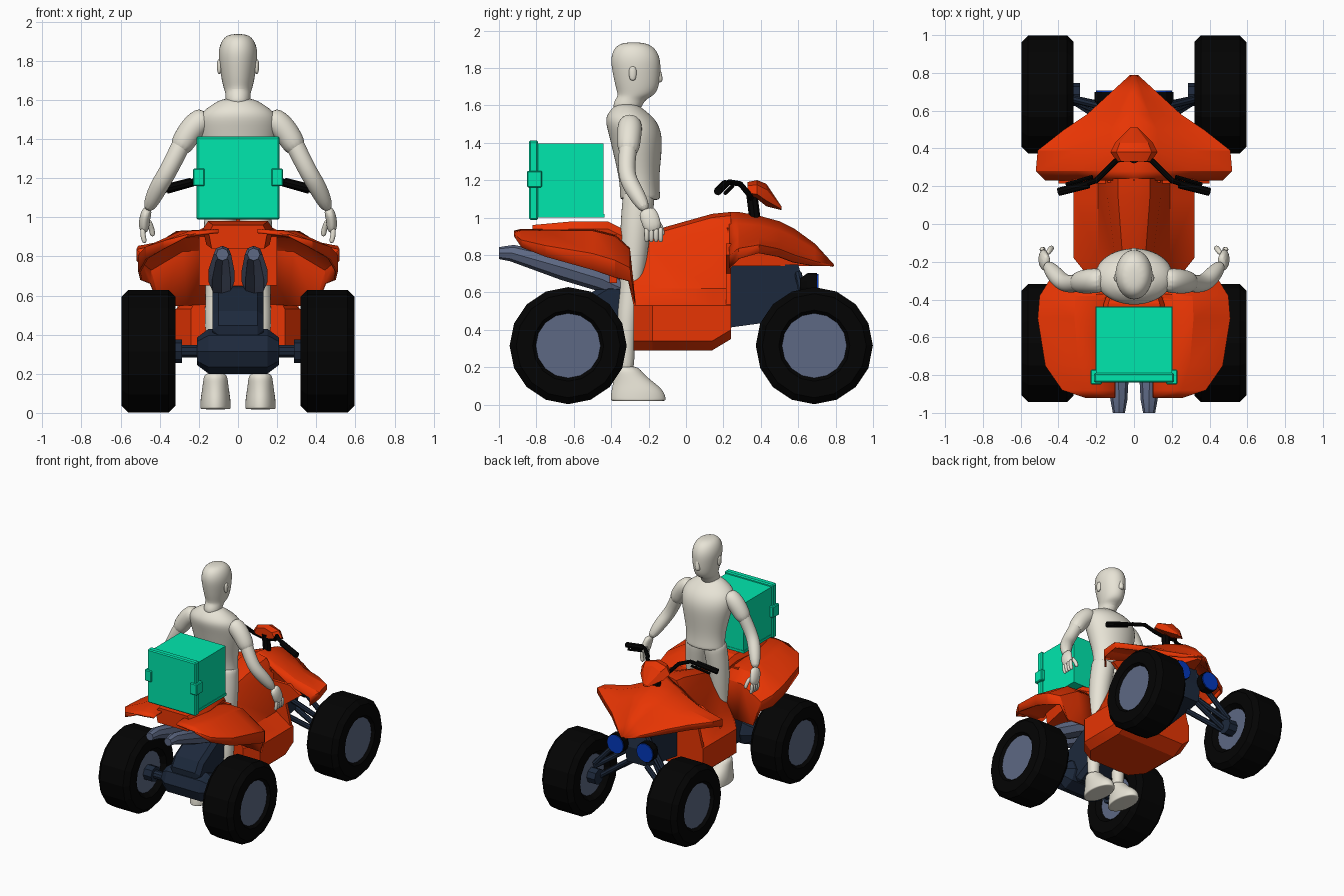
import bpy, bmesh, math
from mathutils import Vector

if "Cube" in bpy.data.objects:
    bpy.data.objects.remove(bpy.data.objects["Cube"])


def material(name, red, green, blue):
    made = bpy.data.materials.new(name)
    made.use_nodes = True
    made.diffuse_color = (red, green, blue, 1)
    made.node_tree.nodes["Principled BSDF"].inputs["Base Color"].default_value = made.diffuse_color
    return made


ORANGE = material("orange", 0.8, 0.035, 0.001)
GREEN = material("green", 0, 0.8, 0.42)
CREAM = material("cream", 0.8, 0.77, 0.67)
BLACK = material("black", 0.001, 0.001, 0.001)
NAVY = material("navy", 0.012, 0.022, 0.045)
SLATE = material("slate", 0.11, 0.14, 0.23)
BLUE = material("blue", 0.001, 0.04, 0.5)
ACROSS, ALONG, UP = Vector((1, 0, 0)), Vector((0, 1, 0)), Vector((0, 0, 1))


def mix(start, end, factor):
    return start + (end - start) * factor


def loft(name, sections, mat, ring=True, caps=True, mirror=False, thick=0, bevel=0, subdiv=0, smooth=0):
    """Skin a row of equal-length sections, then add modifiers."""
    bm = bmesh.new()
    rows = [[bm.verts.new(point) for point in section] for section in sections]
    count = len(rows[0])
    for near, far in zip(rows, rows[1:]):
        for i in range(count if ring else count - 1):
            j = (i + 1) % count
            bm.faces.new((near[i], near[j], far[j], far[i]))
    if caps:
        bm.faces.new(rows[0])
        bm.faces.new(rows[-1])
    bmesh.ops.recalc_face_normals(bm, faces=bm.faces)
    mesh = bpy.data.meshes.new(name)
    bm.to_mesh(mesh)
    bm.free()
    mesh.materials.append(mat)
    part = bpy.data.objects.new(name, mesh)
    bpy.context.collection.objects.link(part)
    if smooth:
        bpy.ops.object.select_all(action="DESELECT")
        part.select_set(True)
        bpy.context.view_layer.objects.active = part
        bpy.ops.object.shade_smooth_by_angle(angle=math.radians(smooth))
    if subdiv:
        rounding = part.modifiers.new("rounding", "SUBSURF")
        rounding.levels = rounding.render_levels = subdiv
    if mirror:
        part.modifiers.new("mirror", "MIRROR")
    if thick:
        part.modifiers.new("thickness", "SOLIDIFY").thickness = thick
    if bevel:
        chamfer = part.modifiers.new("chamfer", "BEVEL")
        chamfer.width, chamfer.segments = bevel, 1


def per_ring(value, path):
    return value if isinstance(value, list) else [value] * len(path)


def tube(name, path, radii, mat, sides=8, ref=ALONG, axis=None, depth=1, **options):
    """Rings along a path, or square to a fixed axis; depth stretches them."""
    path = [Vector(point) for point in path]
    rings = []
    for i, (centre, radius, stretch) in enumerate(zip(path, per_ring(radii, path), per_ring(depth, path))):
        ahead, behind = path[min(i + 1, len(path) - 1)], path[max(i - 1, 0)]
        direction = axis or (ahead - behind).normalized()
        side = ref.cross(direction).normalized()
        other = direction.cross(side) * stretch
        angles = [math.tau * k / sides for k in range(sides)]
        rings.append([centre + (side * math.cos(a) + other * math.sin(a)) * radius for a in angles])
    loft(name, rings, mat, **options)


def drum(name, y, z, profile, mat, sides, **options):
    """Turned part around a sideways axle, from (x, radius) pairs."""
    tube(name, [(x, y, z) for x, radius in profile], [radius for x, radius in profile],
         mat, sides, UP, ACROSS, mirror=True, **options)


def limb(name, path, radii, sides=12, mirror=True, **options):
    tube(name, path, radii, CREAM, sides, mirror=mirror, subdiv=2, smooth=60, **options)


def stack(name, rows, x=0, **options):
    """Level rings of (z, y, radius)."""
    limb(name, [(x, y, z) for z, y, radius in rows], [row[-1] for row in rows], axis=UP, **options)


def panel(name, outline, rows, **options):
    """Mirrored bodywork: outline turns each row's measures into (x, z) points."""
    sections = [[(x, y, z) for x, z in outline(*measures)] for y, *measures in rows]
    loft(name, sections, ORANGE, ring=False, mirror=True, smooth=25, **options)


def box(name, centre, size, mat, bevel=0.0, mirror=False):
    corners = [(-1, -1), (1, -1), (1, 1), (-1, 1)]
    half = Vector(size) / 2
    sections = [[Vector(centre) + half * Vector((i, j, k)) for i, j in corners] for k in (-1, 1)]
    loft(name, sections, mat, bevel=bevel, mirror=mirror)


def slab(name, outline, half_width, mat, bevel=0):
    """Side outline of (y, z) points extruded across the model."""
    loft(name, [[(x, y, z) for y, z in outline] for x in (-half_width, half_width)], mat, bevel=bevel)


# Wheels: chamfered tyres with recessed rims and inner hubs
inside, outside, rim, tread, axle_z = 0.32, 0.595, 0.18, 0.313, 0.315
chamfer = 0.035
for end, y in (("rear", -0.63), ("front", 0.686)):
    wall = [(inside + chamfer, rim - 0.02), (inside, rim + 0.01), (inside, tread - chamfer), (inside + chamfer, tread)]
    other_wall = [(inside + outside - x, radius) for x, radius in reversed(wall)]
    drum(end + "_tyres", y, axle_z, wall + other_wall, BLACK, 16, caps=False)
    drum(end + "_rims", y, axle_z, [(inside + chamfer, rim), (outside - 0.02, rim)], SLATE, 16)
    drum(end + "_hubs", y, axle_z, [(inside - chamfer, 0.06), (inside + chamfer, 0.06)], NAVY, 8)


# Central body flaring out to the footboards
def body_outline(top, tank, foot, low):
    return [(0, top), (tank * 0.6, top - 0.02), (tank, top - 0.11), (0.19, 0.62), (foot, 0.53),
            (foot, low + 0.05), (foot - 0.06, low), (0, low)]


panel("body", body_outline, [(-0.28, 0.89, 0.09, 0.24, 0.29), (-0.18, 0.93, 0.1, 0.32, 0.29),
                             (0.14, 1.02, 0.14, 0.32, 0.29), (0.24, 1.03, 0.14, 0.32, 0.35)])


# Shields joining the footboards to the front fenders
def shield_outline(top):
    return [(0.1, top), (0.3, top), (0.4, top - 0.06), (0.27, 0.7), (0.32, 0.5), (0.32, 0.4), (0.1, 0.36)]


panel("leg_shields", shield_outline, [(0.215, 0.86), (0.24, 0.86)])


# Seat and tail, with a support behind the rider's legs
def seat_outline(top, width):
    return [(0, top), (width * 0.85, top), (width, top - 0.04), (width * 0.9, top - 0.12), (0, top - 0.12)]


panel("seat", seat_outline, [(-0.82, 0.96, 0.15), (-0.6, 0.98, 0.18), (-0.42, 0.98, 0.16), (-0.26, 0.9, 0.1)])
box("seat_support", (0, -0.39, 0.78), (0.4, 0.04, 0.26), ORANGE)


# Rear fenders
def rear_fender_outline(width, top, lip):
    return [(0.1, top), (mix(0.12, width, 0.5), top - 0.01), (width, mix(lip, top, 0.4)), (width, lip)]


panel("rear_fenders", rear_fender_outline,
      [(-0.92, 0.26, 0.93, 0.9), (-0.88, 0.38, 0.94, 0.84), (-0.75, 0.47, 0.94, 0.79), (-0.5, 0.51, 0.94, 0.72),
       (-0.38, 0.5, 0.91, 0.68), (-0.3, 0.45, 0.84, 0.66), (-0.27, 0.4, 0.56, 0.53)], caps=False, thick=0.012)


# Hood running out into the arched front fenders
def hood_outline(top, width, lip):
    ridge, edge = min(width / 3, 0.13), mix(lip, top, 0.22)
    return [(0, top), (ridge, mix(lip, top, 0.75)), (mix(ridge, width, 0.45), mix(lip, top, 0.42)),
            (width, edge), (width, lip)]


panel("hood", hood_outline,
      [(0.79, 0.75, 0.02, 0.74), (0.69, 0.86, 0.13, 0.74), (0.58, 0.94, 0.25, 0.76), (0.5, 0.98, 0.37, 0.79),
       (0.39, 1.01, 0.51, 0.81), (0.28, 1.03, 0.52, 0.78), (0.23, 1.03, 0.47, 0.73)], caps=False, thick=0.012)


# Core closing the hood from below
def core_outline(top, width):
    return [(0, top), (width, top - 0.05), (width, 0.74), (0, 0.74)]


panel("hood_core", core_outline, [(0.22, 0.99, 0.14), (0.5, 0.94, 0.1), (0.74, 0.8, 0.02)])


# Instrument pod
def pod_outline(top, width, drop):
    return [(0, top), (width * 0.75, top - drop / 4), (width, top - drop * 0.75), (0, top - drop)]


panel("instrument_pod", pod_outline, [(0.33, 1.19, 0.09, 0.08), (0.38, 1.2, 0.125, 0.1),
                                      (0.43, 1.18, 0.1, 0.12), (0.51, 1.06, 0.02, 0.02)])

# Handlebar
tube("handlebar", [(0, 0.35, 1.1), (0.09, 0.34, 1.12), (0.14, 0.29, 1.18), (0.2, 0.23, 1.19), (0.3, 0.2, 1.165)],
     0.015, BLACK, ref=UP, mirror=True)
tube("grips", [(0.24, 0.21, 1.18), (0.4, 0.17, 1.14)], 0.022, BLACK, ref=UP, mirror=True)
tube("brake_levers", [(0.22, 0.25, 1.17), (0.36, 0.21, 1.13)], 0.01, BLACK, ref=UP, mirror=True)
tube("steering_stem", [(0, 0.37, 0.98), (0, 0.35, 1.14)], 0.03, BLACK)

# Front frame, suspension and headlights in black cups
slab("front_frame", [(0.22, 0.41), (0.44, 0.44), (0.62, 0.47), (0.64, 0.6), (0.6, 0.75), (0.22, 0.75)], 0.09, NAVY)
for name, y, high, low in (("lower_arm", 0.5, 0.45, 0.28), ("lead_arm", 0.61, 0.47, 0.28),
                           ("upper_arm", 0.55, 0.56, 0.38), ("shock", 0.6, 0.7, 0.4)):
    tube("front_" + name, [(0.08, y, high), (0.34, 0.665, low)], 0.02, NAVY, mirror=True)
lamp_x, lamp_z = 0.13, 0.625
tube("headlight_cups", [(lamp_x, 0.61, lamp_z), (lamp_x, 0.65, lamp_z), (lamp_x, 0.7, lamp_z)],
     [0.05, 0.078, 0.078], BLACK, 12, ACROSS, mirror=True)
tube("headlights", [(lamp_x, 0.69, lamp_z), (lamp_x, 0.708, lamp_z)], 0.072, BLUE, 12, ACROSS, mirror=True)

# Rear drive housing, axle and engine
drum("drive_housing", -0.6, axle_z, [(0, 0.115), (0.15, 0.115), (0.21, 0.07)], NAVY, 8)
drum("rear_axle", -0.63, axle_z, [(0, 0.033), (0.34, 0.033)], NAVY, 10)
slab("engine", [(-0.7, 0.42), (-0.64, 0.52), (-0.42, 0.65), (-0.27, 0.64), (-0.25, 0.35), (-0.5, 0.22)],
     0.13, NAVY, bevel=0.03)

# Exhausts
tube("exhausts", [(0.08, -1, 0.81), (0.08, -0.93, 0.81), (0.085, -0.65, 0.73), (0.085, -0.45, 0.67), (0.08, -0.3, 0.6)],
     [0.032, 0.045, 0.066, 0.066, 0.04], SLATE, ref=ACROSS, mirror=True, smooth=30)

# Delivery box
box("box_body", (0, -0.62, 1.2), (0.4, 0.36, 0.39), GREEN)
box("box_lid", (0, -0.815, 1.2), (0.426, 0.05, 0.425), GREEN, 0.008)
box("box_clasps", (0.2, -0.81, 1.205), (0.06, 0.08, 0.09), GREEN, 0.006, mirror=True)
box("box_band", (0, -0.62, 1.01), (0.408, 0.366, 0.02), GREEN)

# Rider's head
stack("head", [(1.56, -0.32, 0.07), (1.63, -0.305, 0.064), (1.65, -0.265, 0.074), (1.7, -0.26, 0.087),
               (1.78, -0.265, 0.1), (1.85, -0.27, 0.106), (1.91, -0.275, 0.086), (1.938, -0.28, 0.045)],
      mirror=False, depth=[1.2, 1.25, 1.35, 1.4, 1.34, 1.32, 1.32, 1.3])
stack("nose", [(1.72, -0.15, 0.02), (1.74, -0.145, 0.025), (1.82, -0.155, 0.012)], mirror=False)
stack("ears", [(1.73, -0.285, 0.01), (1.77, -0.285, 0.014), (1.81, -0.285, 0.012)], 0.095, depth=1.6)

# Rider's shirt and sleeves
stack("shirt", [(1.09, -0.245, 0.165), (1.11, -0.245, 0.165), (1.2, -0.25, 0.16), (1.35, -0.26, 0.2),
                (1.45, -0.27, 0.22), (1.53, -0.3, 0.21), (1.58, -0.315, 0.13), (1.61, -0.315, 0.08)],
      mirror=False, depth=0.68)
limb("sleeves", [(0.15, -0.3, 1.52), (0.21, -0.3, 1.48), (0.26, -0.305, 1.42), (0.31, -0.31, 1.33)],
     [0.06, 0.07, 0.066, 0.058])

# Rider's arms and hands
limb("arms", [(0.25, -0.3, 1.45), (0.31, -0.315, 1.33), (0.365, -0.32, 1.22), (0.41, -0.28, 1.15), (0.465, -0.21, 1.03)],
     [0.05, 0.05, 0.047, 0.05, 0.034])
limb("palms", [(0.46, -0.215, 1.05), (0.48, -0.19, 0.99), (0.48, -0.17, 0.92)], [0.027, 0.03, 0.026], depth=1.8)
for i, finger in enumerate(("little", "ring", "middle", "index")):
    y = -0.21 + 0.025 * i
    limb(finger + "_fingers", [(0.485, y, 0.95), (0.488, y, 0.91), (0.475, y, 0.865)], 0.016, sides=6)
limb("thumbs", [(0.46, -0.16, 0.99), (0.44, -0.13, 0.94), (0.435, -0.125, 0.9)], 0.017, sides=6)

# Rider's legs and shoes
limb("legs", [(0.08, -0.25, 1.15), (0.08, -0.255, 1.08), (0.095, -0.27, 0.95), (0.1, -0.28, 0.78), (0.105, -0.295, 0.62),
              (0.115, -0.315, 0.48), (0.115, -0.32, 0.3), (0.115, -0.32, 0.15)],
     [0.085, 0.09, 0.085, 0.075, 0.06, 0.06, 0.046, 0.045])
stack("shoes", [(0.018, -0.255, 0.08), (0.022, -0.255, 0.082), (0.07, -0.258, 0.08), (0.11, -0.275, 0.073),
                (0.16, -0.305, 0.066), (0.21, -0.32, 0.06)], 0.115, depth=[1.85, 1.9, 1.85, 1.65, 1.25, 1.1])
